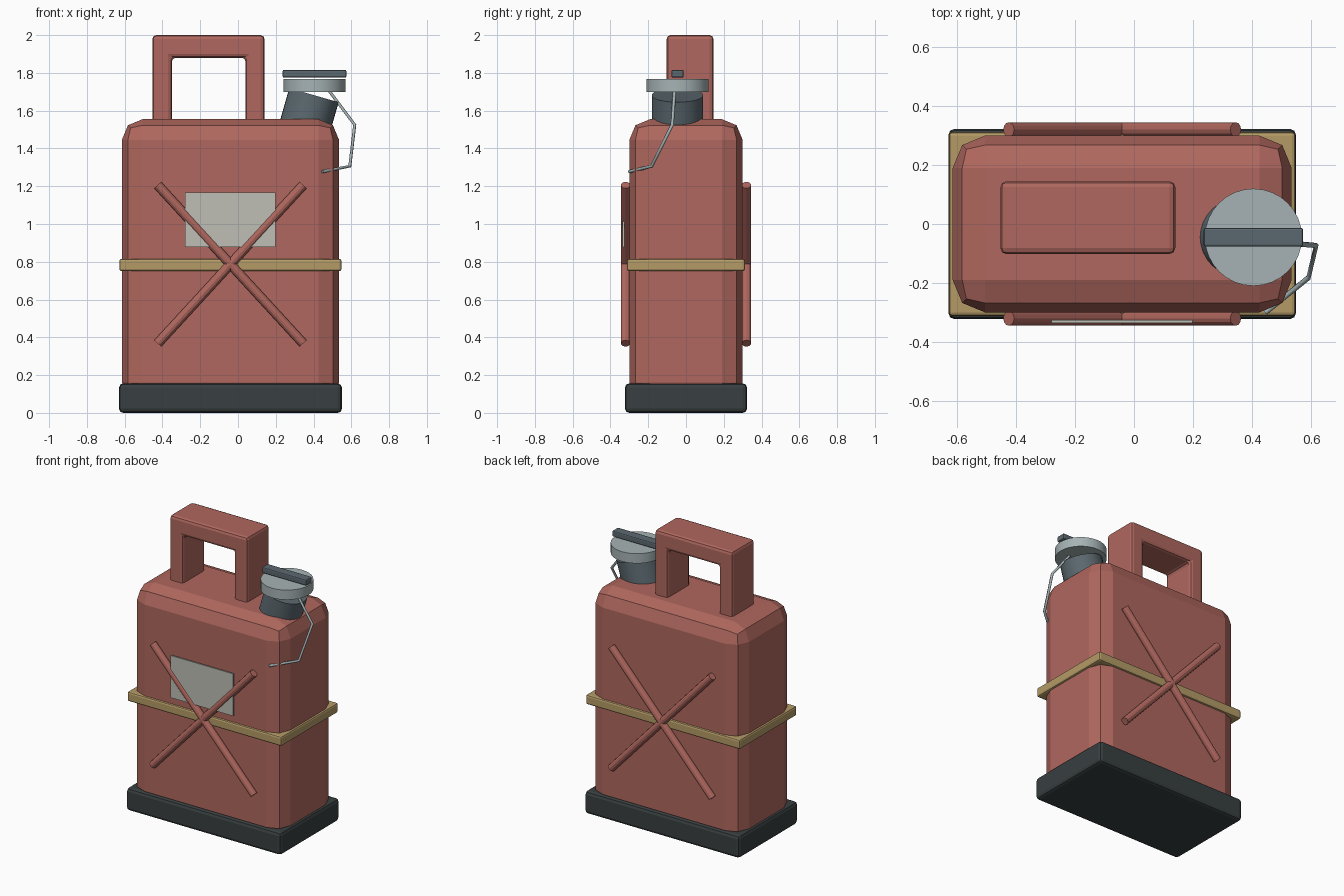
import bpy, bmesh, math
from mathutils import Vector

if "Cube" in bpy.data.objects:
    bpy.data.objects.remove(bpy.data.objects["Cube"])

CX = -0.04  # centre line of the can body


def material(name, rgb):
    m = bpy.data.materials.new(name)
    m.diffuse_color = (*rgb, 1)
    m.use_nodes = True
    m.node_tree.nodes["Principled BSDF"].inputs["Base Color"].default_value = m.diffuse_color
    return m


RED = material("red_paint", (0.43, 0.136, 0.112))
DARK = material("dark_rubber", (0.04, 0.05, 0.052))
TAN = material("tan_strap", (0.46, 0.33, 0.135))
STEEL = material("dark_steel", (0.105, 0.14, 0.16))
LIGHT = material("light_steel", (0.38, 0.45, 0.46))
PAPER = material("label_paper", (0.52, 0.52, 0.46))


def finish(name, bm, mat, bevel=0, segments=2):
    bmesh.ops.recalc_face_normals(bm, faces=bm.faces)
    me = bpy.data.meshes.new(name)
    bm.to_mesh(me)
    bm.free()
    me.materials.append(mat)
    ob = bpy.data.objects.new(name, me)
    bpy.context.collection.objects.link(ob)
    if bevel:
        mod = ob.modifiers.new("bevel", "BEVEL")
        mod.width, mod.segments = bevel, segments
        mod.limit_method = 'ANGLE'
    return ob


def box(name, lo, hi, mat, bevel=0, segments=2):
    bm = bmesh.new()
    bmesh.ops.create_cube(bm, size=1)
    lo, hi = Vector(lo), Vector(hi)
    for v in bm.verts:
        v.co = (lo + hi) / 2 + v.co * (hi - lo)
    return finish(name, bm, mat, bevel, segments)


def rod(name, a, b, radius, sides, mat, smooth=False):
    a, b = Vector(a), Vector(b)
    bm = bmesh.new()
    bmesh.ops.create_cone(bm, cap_ends=True, segments=sides, radius1=radius,
                          radius2=radius, depth=(b - a).length)
    rot = (b - a).to_track_quat('Z', 'Y')
    for v in bm.verts:
        v.co = (a + b) / 2 + rot @ v.co
    if smooth:
        for f in bm.faces:
            f.smooth = len(f.verts) == 4
        for e in bm.edges:
            e.smooth = e.calc_face_angle(0) < math.radians(30)
    return finish(name, bm, mat)


# Can body, rubber foot and strap
box("can_body", (CX - 0.575, -0.3, 0.05), (CX + 0.575, 0.3, 1.555), RED, 0.11)
box("base_foot", (CX - 0.59, -0.323, 0), (CX + 0.59, 0.323, 0.156), DARK, 0.022)
box("strap", (CX - 0.588, -0.312, 0.75), (CX + 0.588, 0.312, 0.816), TAN, 0.012)

# Handle: arch profile extruded in depth
profile = [(-0.453, 1.5), (-0.453, 2), (0.14, 2), (0.14, 1.5),
           (0.04, 1.5), (0.04, 1.88), (-0.35, 1.88), (-0.35, 1.5)]
bm = bmesh.new()
face = bm.faces.new([bm.verts.new((x, -0.102, z)) for x, z in profile])
ext = bmesh.ops.extrude_face_region(bm, geom=[face])
bmesh.ops.translate(bm, vec=(0, 0.247, 0),
                    verts=[g for g in ext["geom"] if isinstance(g, bmesh.types.BMVert)])
finish("handle", bm, RED, 0.02)

# Crossed ribs on front and back
for side, y in (("front", -0.32), ("back", 0.32)):
    for tag, s in (("a", 1), ("b", -1)):
        rod(f"{side}_rib_{tag}", (CX - 0.385 * s, y, 0.368),
            (CX + 0.385 * s, y, 1.206), 0.025, 12, RED)

# Blank label plate
box("label", (-0.28, -0.336, 0.877), (0.198, -0.326, 1.168), PAPER)

# Tilted spout with level cap and grip bar
rod("spout", (0.33, -0.045, 1.43), (0.402, -0.045, 1.682), 0.136, 32, STEEL, True)
rod("cap", (0.405, -0.045, 1.70), (0.405, -0.045, 1.767), 0.165, 32, LIGHT, True)
box("cap_grip", (0.236, -0.077, 1.775), (0.574, -0.013, 1.816), STEEL, 0.008)

# Retaining wire from cap to body
points = [(0.475, -0.06, 1.715), (0.618, -0.073, 1.525),
          (0.592, -0.182, 1.306), (0.446, -0.3, 1.277)]
cu = bpy.data.curves.new("retaining_wire", 'CURVE')
cu.dimensions = '3D'
cu.bevel_depth, cu.bevel_resolution, cu.use_fill_caps = 0.009, 1, True
sp = cu.splines.new('POLY')
sp.points.add(len(points) - 1)
for p, co in zip(sp.points, points):
    p.co = (*co, 1)
cu.materials.append(LIGHT)
bpy.context.collection.objects.link(bpy.data.objects.new("retaining_wire", cu))
